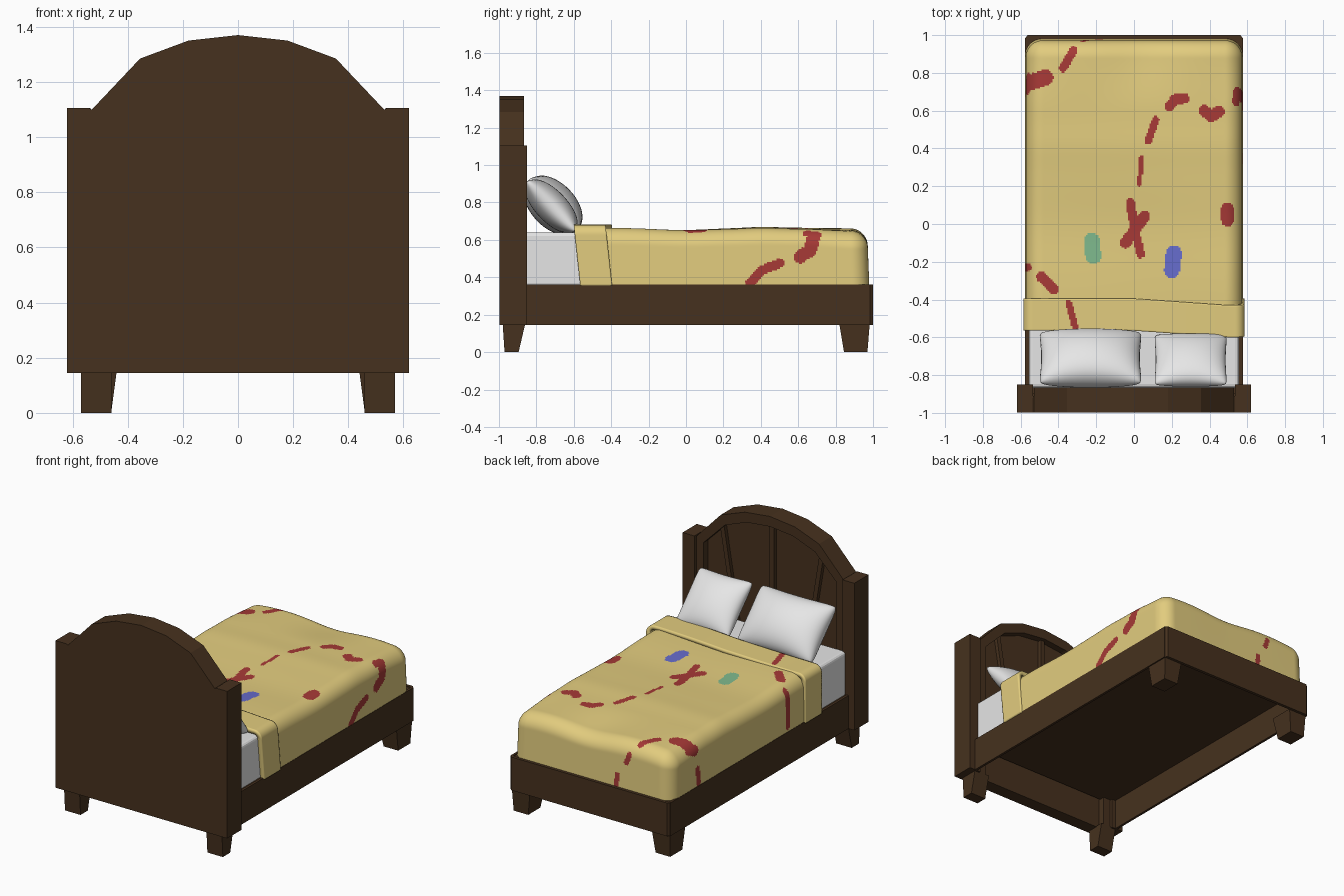
import bpy, bmesh, math
from mathutils import Vector, Matrix

if "Cube" in bpy.data.objects:
    bpy.data.objects.remove(bpy.data.objects["Cube"])


def mat(name, r, g, b):
    m = bpy.data.materials.new(name)
    lin = lambda c: ((c / 255 + 0.055) / 1.055) ** 2.4
    m.diffuse_color = (lin(r), lin(g), lin(b), 1)
    m.use_nodes = True
    m.node_tree.nodes["Principled BSDF"].inputs["Base Color"].default_value = m.diffuse_color
    return m


WOOD = mat("dark wood", 70, 49, 30)
YELLOW = mat("yellow cloth", 226, 204, 126)
RED = mat("red pattern", 166, 57, 54)
BLUE = mat("blue pattern", 102, 108, 204)
GREEN = mat("green pattern", 126, 184, 140)
WHITE = mat("white linen", 230, 230, 230)


def finish(name, bm, mats, smooth=None, recalc=True):
    if recalc:
        bmesh.ops.recalc_face_normals(bm, faces=bm.faces[:])
    me = bpy.data.meshes.new(name)
    bm.to_mesh(me)
    bm.free()
    for m in mats:
        me.materials.append(m)
    if smooth:
        me.shade_smooth()
        me.set_sharp_from_angle(angle=math.radians(smooth))
    ob = bpy.data.objects.new(name, me)
    bpy.context.collection.objects.link(ob)
    return ob


def loft_box(name, lo, hi, m=WOOD, bottom=None):
    """Box from lo to hi; bottom = (x0, y0, x1, y1) gives a tapered base."""
    bm = bmesh.new()
    b = bottom or (lo[0], lo[1], hi[0], hi[1])
    rings = []
    for (x0, y0, x1, y1), z in ((b, lo[2]), ((lo[0], lo[1], hi[0], hi[1]), hi[2])):
        rings.append([bm.verts.new((x, y, z)) for x, y in ((x0, y0), (x1, y0), (x1, y1), (x0, y1))])
    for r in rings:
        bm.faces.new(r)
    for i in range(4):
        j = (i + 1) % 4
        bm.faces.new((rings[0][i], rings[0][j], rings[1][j], rings[1][i]))
    return finish(name, bm, [m])


def extrude_xz(name, strips, y0, y1, m=WOOD):
    """Extrude a set of xz polygons (sharing corners) along y."""
    bm = bmesh.new()
    for poly in strips:
        bm.faces.new([bm.verts.new((x, y0, z)) for x, z in poly])
    bmesh.ops.remove_doubles(bm, verts=bm.verts[:], dist=1e-4)
    ext = bmesh.ops.extrude_face_region(bm, geom=bm.faces[:], use_keep_orig=True)
    bmesh.ops.translate(bm, vec=(0, y1 - y0, 0),
                        verts=[e for e in ext["geom"] if isinstance(e, bmesh.types.BMVert)])
    return finish(name, bm, [m])


# Headboard: flush back board, raised arched rim, posts, fanned strips
half = [(0.53, 0.145), (0.53, 1.10), (0.355, 1.285), (0.18, 1.35)]
outer = half + [(0, 1.37)] + [(-x, z) for x, z in reversed(half)]
half_in = [(0.48, 0.145), (0.48, 1.07), (0.325, 1.226), (0.168, 1.286)]
inner = half_in + [(0, 1.304)] + [(-x, z) for x, z in reversed(half_in)]
board = [(0.62, 0.145), (0.62, 1.105), (0.54, 1.105)] + outer[1:-1] + \
        [(-0.54, 1.105), (-0.62, 1.105), (-0.62, 0.145)]
extrude_xz("headboard_panel", [board], -0.997, -0.91)
extrude_xz("headboard_rim", [(outer[i], outer[i + 1], inner[i + 1], inner[i])
                             for i in range(len(outer) - 1)], -0.92, -0.865)
for s in (-1, 0, 1):
    xb, xt, zt = 0.22 * s, 0.36 * s, 1.30 - 0.09 * abs(s)
    extrude_xz("headboard_strip", [[(xb - .015, 0.36), (xb + .015, 0.36),
                                    (xt + .015, zt), (xt - .015, zt)]], -0.915, -0.885)

# Posts, rails and feet on both sides
for s in (-1, 1):
    def sided(name, x0, x1, y0, y1, z0, z1, bottom=None):
        a, b = sorted((s * x0, s * x1))
        if bottom:
            c, d = sorted((s * bottom[0], s * bottom[1]))
            bottom = (c, bottom[2], d, bottom[3])
        loft_box(name, (a, y0, z0), (b, y1, z1), WOOD, bottom)
    sided("headboard_post", 0.535, 0.62, -0.92, -0.85, 0.145, 1.105)
    sided("side_rail", 0.562, 0.578, -0.87, 0.985, 0.145, 0.362)
    sided("head_foot", 0.458, 0.57, -0.98, -0.86, 0, 0.15, (0.458, 0.57, -0.97, -0.895))
    sided("end_foot", 0.44, 0.57, 0.82, 0.982, 0, 0.15, (0.46, 0.565, 0.845, 0.97))
# End rail with clipped corners
end = loft_box("end_rail", (-0.578, 0.98, 0.145), (0.578, 1.0, 0.362))
for v in end.data.vertices:
    if v.co.y > 0.99:
        v.co.x *= 0.975
loft_box("base_board", (-0.57, -0.90, 0.345), (0.57, 0.99, 0.357))

# Mattress (the visible head end)
mattress = loft_box("mattress", (-0.555, -0.868, 0.35), (0.555, -0.45, 0.64), WHITE)
bev = mattress.modifiers.new("round", "BEVEL")
bev.width, bev.segments = 0.02, 3

# Painted strokes on the cloth: (points, radius), per surface
TOP_RED = [([(-.56, .745), (-.47, .775)], .042), ([(-.375, .825), (-.32, .92)], .022),
           ([(-.02, .11), (.0, .0)], .025), ([(.055, .04), (-.045, -.1)], .03),
           ([(0, .0), (.035, -.16)], .022), ([(.03, .21), (.038, .35)], .012),
           ([(.075, .44), (.115, .55)], .02), ([(.19, .625), (.22, .66), (.265, .665)], .028),
           ([(.37, .6), (.41, .57), (.45, .595)], .03), ([(.545, .65), (.55, .70)], .025),
           ([(.495, .02), (.495, .08)], .034), ([(-.49, -.28), (-.425, -.345)], .027),
           ([(-.345, -.42), (-.31, -.55)], .017), ([(-.57, -.23), (-.56, -.23)], .02)]
RIGHT_RED = [([(.61, .51), (.665, .545), (.685, .63)], .035),
             ([(.34, .37), (.41, .44), (.5, .475)], .025)]
LEFT_RED = [([(-.23, .40), (-.23, .6)], .024), ([(.69, .38), (.70, .47)], .022),
            ([(.72, .6), (.77, .62)], .035)]
END_RED = [([(-.25, .53), (-.27, .585)], .017), ([(-.18, .37), (-.19, .44)], .017)]
TOP_BLUE = [([(.2, -.245), (.21, -.155)], .042)]
TOP_GREEN = [([(-.222, -.09), (-.215, -.17)], .042)]


def hit(p, strokes):
    for pts, r in strokes:
        for a, b in zip(pts, pts[1:]):
            a, b = Vector(a), Vector(b)
            t = max(0, min(1, (p - a).dot(b - a) / (b - a).length_squared))
            if (p - a - (b - a) * t).length < r:
                return True
    return False


def paint(f):
    c, n = f.calc_center_median(), f.normal
    if n.z > 0.6:
        p = Vector((c.x, c.y))
        return 1 if hit(p, TOP_RED) else 2 if hit(p, TOP_BLUE) else 3 if hit(p, TOP_GREEN) else 0
    if abs(n.x) > abs(n.y):
        return int(hit(Vector((c.y, c.z)), RIGHT_RED if n.x > 0 else LEFT_RED))
    return int(hit(Vector((c.x, c.z)), END_RED))


def patch(bm, o, du, dv, nu, nv):
    o, du, dv = Vector(o), Vector(du), Vector(dv)
    c = o + du / 2 + dv / 2
    n = du.cross(dv).normalized()
    m = Matrix([(*(du / 2), 0), (*(dv / 2), 0), (*n, 0), (*c, 1)]).transposed()
    bmesh.ops.create_grid(bm, x_segments=nu, y_segments=nv, size=1, matrix=m)


def drape(name, w, top, y0, y1, r, has_end, shape):
    """Cloth over a box: top, two sides and an optional end, with rounded edges."""
    z0 = 0.355
    h, ln = top - z0, y1 - y0
    nx, ny, nz = 140, round(ln / 0.0085), 34
    bm = bmesh.new()
    patch(bm, (-w, y0, top), (2 * w, 0, 0), (0, ln, 0), nx, ny)
    for x in (-w, w):
        patch(bm, (x, y0, z0), (0, ln, 0), (0, 0, h), ny, nz)
    if has_end:
        patch(bm, (-w, y1, z0), (2 * w, 0, 0), (0, 0, h), nx, nz)
    bmesh.ops.remove_doubles(bm, verts=bm.verts[:], dist=1e-4)
    for v in bm.verts:
        p = v.co
        core = Vector((max(r - w, min(w - r, p.x)), min(p.y, y1 - r) if has_end else p.y,
                       min(p.z, top - r)))
        v.co = core + (p - core).normalized() * r
        shape(v.co, (v.co.z - z0) / h)
    bmesh.ops.recalc_face_normals(bm, faces=bm.faces[:])
    highest = max(bm.faces, key=lambda f: abs(f.normal.z))
    if highest.normal.z < 0:
        bmesh.ops.reverse_faces(bm, faces=bm.faces[:])
    bm.normal_update()
    for f in bm.faces:
        f.material_index = paint(f)
    return finish(name, bm, [YELLOW, RED, BLUE, GREEN], 40, recalc=False)


def blanket_shape(p, k):
    sag = -0.012 * math.exp(-((p.y + 0.02) / 0.22) ** 2)
    ridge = 0.005 * math.exp(-((p.y - 0.42) / 0.1) ** 2)
    wave = 0.003 * math.sin(5 * p.x + 4 * p.y)
    t = max(0, min(1, (p.y - 0.6) / 0.36))
    t = t * t * (3 - 2 * t)
    dip = -t * (0.025 * math.exp(-((p.x - 0.05) / 0.2) ** 2) + 0.03 * (p.x / 0.57) ** 4)
    p.z += k * (sag + ridge + wave + dip)
    p.x *= 1 - 0.008 * k
    p.y -= 0.012 * k * max(0, p.y)


def fold_shape(p, k):
    p.y -= 0.035 * max(0, min(1, p.x / 0.5)) * k
    p.z += 0.006 * k * math.sin(4 * p.x + 0.5)


# Blanket and its turned-back top edge
drape("blanket", 0.576, 0.662, -0.55, 0.98, 0.09, True, blanket_shape)
fold = drape("blanket_fold", 0.586, 0.677, -0.565, -0.395, 0.05, False, fold_shape)
sol = fold.modifiers.new("thickness", "SOLIDIFY")
sol.thickness, sol.offset = 0.028, -1


# Pillows: puffed grids with gently pinched edges
def pillow(name, centre, a, b, t, tilt, turn):
    bm = bmesh.new()
    n = 24
    m = Matrix.Translation(centre) @ Matrix.Rotation(turn, 4, "Z") @ Matrix.Rotation(tilt, 4, "X")
    for side in (-1, 1):
        g = bmesh.ops.create_grid(bm, x_segments=n, y_segments=n, size=1)
        for v in g["verts"]:
            u, w = math.sin(v.co.x * math.pi / 2), math.sin(v.co.y * math.pi / 2)
            puff = max(0, (1 - u * u) * (1 - w * w)) ** 0.45
            clip = 1 - 0.05 * (u * w) ** 8
            v.co = m @ Vector((a * u * clip * (1 - 0.05 * (1 - w * w)),
                               b * w * clip * (1 - 0.06 * (1 - u * u)), side * t * puff))
    bmesh.ops.remove_doubles(bm, verts=bm.verts[:], dist=1e-4)
    finish(name, bm, [WHITE], 80)


TILT = math.radians(180 - 46)
pillow("large_pillow", (-0.23, -0.71, 0.785), 0.275, 0.195, 0.12, TILT, 0)
pillow("small_pillow", (0.30, -0.72, 0.78), 0.195, 0.19, 0.085, TILT, 0)
